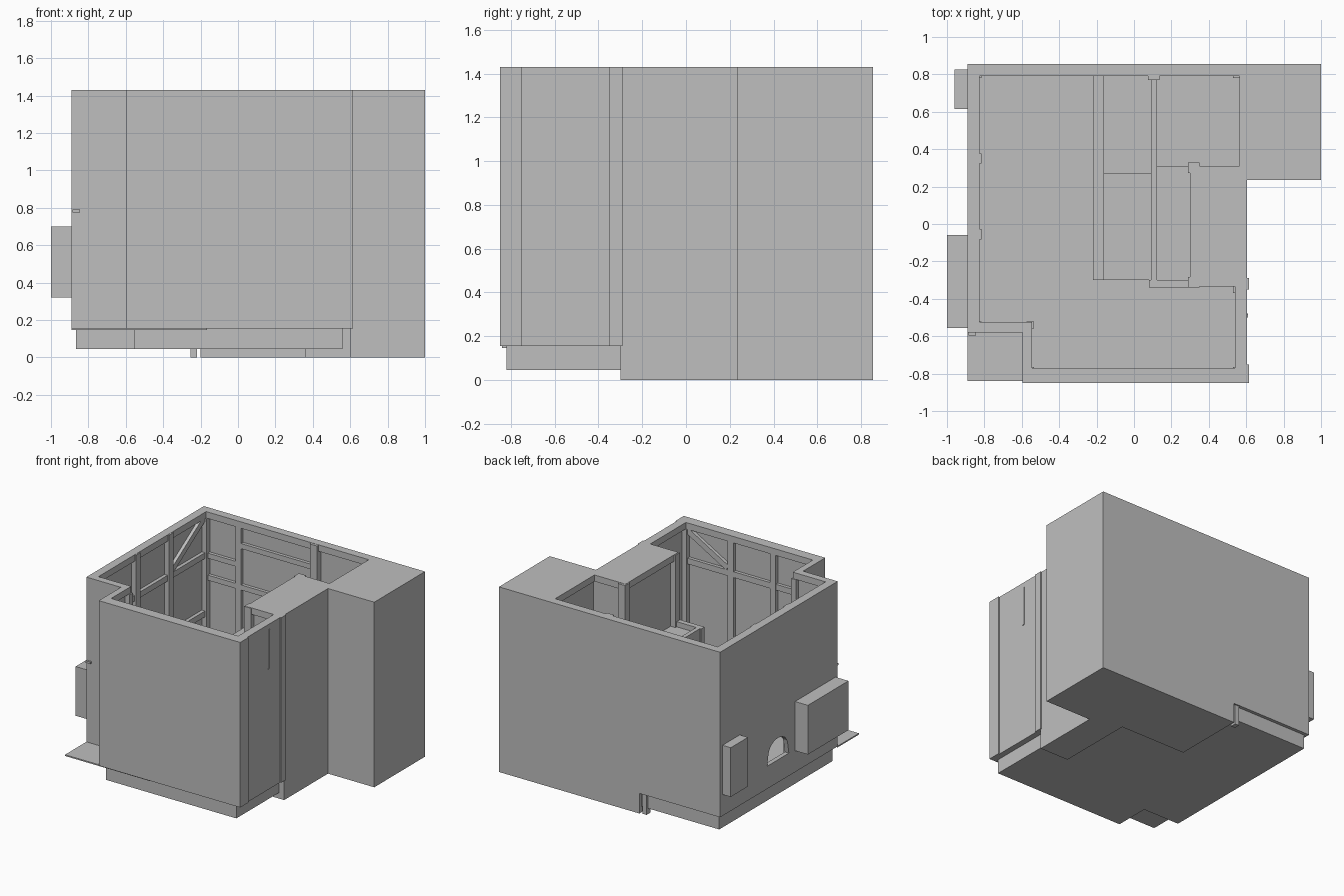
import bpy, bmesh, math
from mathutils import Vector

cube = bpy.data.objects.get("Cube")
if cube:
    bpy.data.objects.remove(cube)

GREY = (0.52, 0.52, 0.52, 1)
grey = bpy.data.materials.new("plain grey")
grey.use_nodes = True
grey.diffuse_color = GREY
grey.node_tree.nodes["Principled BSDF"].inputs["Base Color"].default_value = GREY


def prism(name, base, along):
    """Extrude a flat polygon of 3D points along a vector."""
    bm = bmesh.new()
    face = bm.faces.new([bm.verts.new(p) for p in base])
    new = bmesh.ops.extrude_face_region(bm, geom=[face])["geom"]
    verts = [g for g in new if isinstance(g, bmesh.types.BMVert)]
    bmesh.ops.translate(bm, verts=verts, vec=along)
    bmesh.ops.recalc_face_normals(bm, faces=bm.faces)
    mesh = bpy.data.meshes.new(name)
    bm.to_mesh(mesh)
    bm.free()
    mesh.materials.append(grey)
    obj = bpy.data.objects.new(name, mesh)
    bpy.context.collection.objects.link(obj)
    return obj


def slab(name, plan, z0, z1):
    return prism(name, [(x, y, z0) for x, y in plan], (0, 0, z1 - z0))


def box(name, x0, x1, y0, y1, z0, z1):
    return slab(name, [(x0, y0), (x1, y0), (x1, y1), (x0, y1)], z0, z1)


def brace(name, a, b, width, depth):
    """Diagonal beam from a to b, its thickness given by the depth vector."""
    a, b, depth = Vector(a), Vector(b), Vector(depth)
    side = (b - a).cross(depth).normalized() * width / 2
    return prism(name, [a - side, b - side, b + side, a + side], depth)


def offset(plan, d):
    """Grow a clockwise right-angled outline by d."""
    out = []
    for i, p in enumerate(plan):
        before, here, after = Vector(plan[i - 1]), Vector(p), Vector(plan[(i + 1) % len(plan)])
        e, f = (here - before).normalized(), (after - here).normalized()
        out.append((p[0] - d * (e.y + f.y), p[1] + d * (e.x + f.x)))
    return out


def cut(obj, cutter):
    mod = obj.modifiers.new("cut", "BOOLEAN")
    mod.operation = "DIFFERENCE"
    mod.solver = "EXACT"
    mod.object = cutter
    bpy.context.view_layer.objects.active = obj
    bpy.ops.object.modifier_apply(modifier=mod.name)
    bpy.data.objects.remove(cutter)


TOP, BOTTOM, FLOOR, PLATE = 1.43, 0.155, 0.2, 1.38

# Outer shell, hollowed below a wider top plate
outer = [(-.89, .855), (1, .855), (1, .235), (.605, .235),
         (.605, -.85), (-.595, -.85), (-.595, -.58), (-.89, -.58)]
room = [(-.825, .79), (.565, .79), (.565, .31), (.3, .31), (.3, -.335),
        (.54, -.335), (.54, -.77), (-.545, -.77), (-.545, -.525), (-.825, -.525)]
shell = slab("wall_shell", outer, BOTTOM, TOP)
cut(shell, slab("room_cutter", room, 1.3, 1.6))
cut(shell, slab("recess_cutter", offset(room, .03), FLOOR, PLATE))

# Arched opening in the side wall
arch = [(-.95, .015, .33)]
for i in range(9):
    t = math.pi * i / 8
    arch.append((-.95, .148 - .12 * math.cos(t), .40 + .10 * math.sin(t)))
arch.append((-.95, .28, .33))
cut(shell, prism("arch_cutter", arch, (.12, 0, 0)))

# Foundation: recessed base and the lower block
slab("recessed_base", [(-.865, .83), (.56, .83), (.56, -.82), (-.555, -.82),
                       (-.555, -.55), (-.865, -.55)], .045, BOTTOM)
slab("lower_block", [(-.2, .855), (1, .855), (1, .235), (.605, .235),
                     (.605, -.3), (.36, -.3), (.36, .3), (-.2, .3)], 0, BOTTOM)
box("base_post", -.255, -.22, .8, .845, 0, BOTTOM)
box("corner_ledge", -.89, -.165, -.84, -.58, .147, .157)

# Outside boxes and small fittings
box("large_side_box", -1, -.89, -.555, -.06, .32, .70)
box("small_side_box", -.96, -.89, .615, .825, .32, .70)
box("side_peg", -.885, -.845, -.595, -.58, .775, .79)
for y0, y1 in ((-.85, -.75), (-.35, -.29)):
    box("outer_pilaster", .605, .614, y0, y1, BOTTOM, TOP)
box("thin_rod", .605, .61, -.485, -.478, 1.09, 1.39)
box("rod_hook", .605, .61, -.5, -.478, 1.085, 1.092)

# Studs and rails of the left wall
for y in (-.055, .35):
    box("side_stud", -.855, -.815, y - .027, y + .027, FLOOR, TOP - .002)
for z in (.62, 1.07):
    box("side_rail", -.855, -.828, -.55, .82, z, z + .045)
brace("side_brace", (-.855, .39, 1.13), (-.855, .78, 1.38), .045, (.025, 0, 0))

# Studs and rails of the back wall
box("back_stud", -.575, -.53, .793, .82, FLOOR, PLATE)
box("back_post", .075, .135, .77, .82, FLOOR, TOP - .002)
box("upper_back_rail", -.55, .1, .795, .82, 1.22, 1.26)
box("corner_back_rail", -.855, -.55, .795, .82, 1.07, 1.11)
box("lower_back_rail", -.855, .59, .795, .82, .90, .94)

# Studs and rails of the front wall
for x in (-.2, .16):
    box("front_stud", x - .025, x + .025, -.8, -.773, FLOOR, PLATE)
box("front_rail", -.57, .565, -.8, -.775, 1.11, 1.155)
brace("front_brace", (.19, -.8, 1.17), (.54, -.8, 1.37), .045, (0, .025, 0))

# Corner posts
for x, y in ((-.835, .80), (.55, .80), (-.835, -.54), (-.555, -.54),
             (-.555, -.785), (.55, -.785), (.55, -.35)):
    box("corner_post", x - .02, x + .02, y - .02, y + .02, FLOOR, PLATE)
for y in (-.312, .3):
    box("inner_corner_post", .29, .35, y - .028, y + .028, FLOOR, TOP - .002)

# Inner partitions with two platforms between them
box("low_partition", -.22, -.16, -.3, .79, FLOOR, .85)
box("thin_partition", .09, .122, -.3, .79, FLOOR, .91)
box("partition_front", .08, .31, -.34, -.30, FLOOR, .91)
box("front_platform", -.16, .09, -.3, .27, FLOOR, .5)
box("back_platform", -.16, .09, .27, .79, FLOOR, .7)
box("side_platform", .122, .33, -.3, .31, FLOOR, .87)
